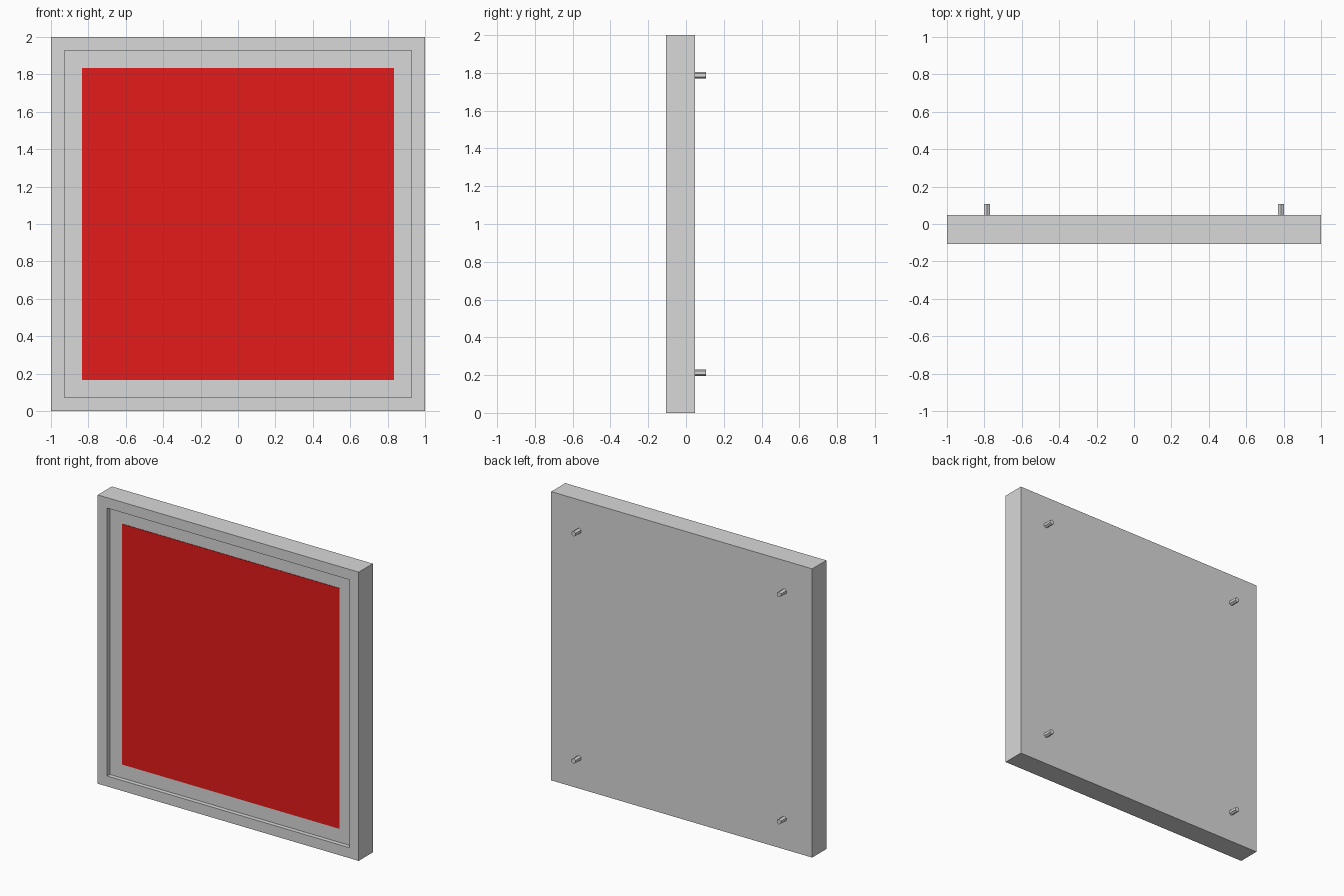
import bpy, bmesh, math
from mathutils import Matrix, Vector

if "Cube" in bpy.data.objects:
    bpy.data.objects.remove(bpy.data.objects["Cube"])


def material(name, rgb):
    m = bpy.data.materials.new(name)
    m.diffuse_color = (*rgb, 1.0)
    m.use_nodes = True
    m.node_tree.nodes["Principled BSDF"].inputs["Base Color"].default_value = m.diffuse_color
    return m


def make_object(name, bm, mat):
    me = bpy.data.meshes.new(name)
    bm.to_mesh(me)
    bm.free()
    me.materials.append(mat)
    ob = bpy.data.objects.new(name, me)
    bpy.context.collection.objects.link(ob)
    return ob


def add_box(bm, size, centre):
    bmesh.ops.create_cube(bm, size=1.0, matrix=Matrix.Translation(centre)
                          @ Matrix.Diagonal((*size, 1)))


grey = material("light grey", (0.69, 0.69, 0.69))
red = material("red", (0.78, 0.0105, 0.011))

FRONT, BACK, RECESS, PEG_END = -0.107, 0.047, 0.03, 0.107

# Panel body: a box whose front is inset into a rim and pushed back
bm = bmesh.new()
add_box(bm, (2, BACK - FRONT, 2), (0, (FRONT + BACK) / 2, 1))
front = min(bm.faces, key=lambda f: f.calc_center_median().y)
bmesh.ops.inset_region(bm, faces=[front], thickness=0.072, use_even_offset=True)
front = bmesh.ops.extrude_discrete_faces(bm, faces=[front])["faces"][0]
bmesh.ops.translate(bm, verts=front.verts, vec=Vector((0, RECESS, 0)))
make_object("panel", bm, grey)

# Red field: thin plate on the recess floor
bm = bmesh.new()
add_box(bm, (1.666, 0.004, 1.666), (0, FRONT + RECESS - 0.001, 1))
make_object("red_plate", bm, red)

# Four hexagonal mounting pegs on the back
length = 0.07
for sx in (-1, 1):
    for sz in (-1, 1):
        bm = bmesh.new()
        place = Matrix.Translation((sx * 0.786, PEG_END - length / 2, 1 + sz * 0.787))
        bmesh.ops.create_cone(bm, cap_ends=True, segments=6, radius1=0.018, radius2=0.018,
                              depth=length, matrix=place @ Matrix.Rotation(math.pi / 2, 4, 'X'))
        make_object("mounting_peg", bm, grey)
